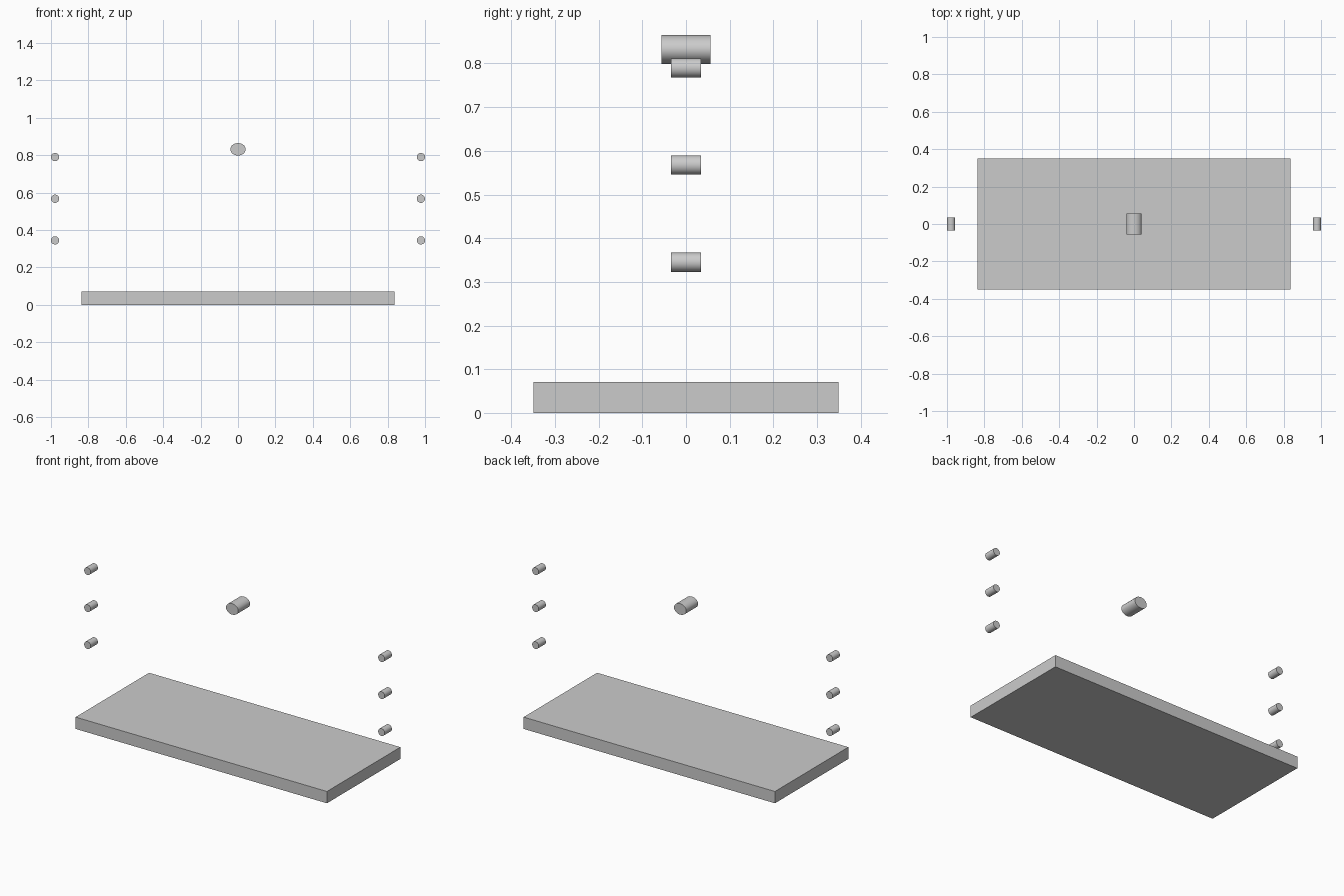
import bpy
from math import pi

if "Cube" in bpy.data.objects:
    bpy.data.objects.remove(bpy.data.objects["Cube"])


def peg(name, x, z, rx, rz, length):
    """Short round bar lying along y, optionally oval in section."""
    bpy.ops.mesh.primitive_cylinder_add(vertices=32, radius=1, depth=length,
                                        location=(x, 0, z), rotation=(pi / 2, 0, 0))
    ob = bpy.context.object
    ob.name = name
    ob.scale = (rx, rz, 1)
    bpy.ops.object.transform_apply(location=False, rotation=True, scale=True)
    bpy.ops.object.shade_smooth_by_angle()
    return ob


# Flat base slab
bpy.ops.mesh.primitive_cube_add(size=1, location=(0, 0, 0.0355))
base = bpy.context.object
base.name = "base_slab"
base.scale = (1.672, 0.698, 0.071)
bpy.ops.object.transform_apply(location=False, rotation=False, scale=True)

# Oval bar floating above the middle
peg("centre_bar", 0, 0.832, 0.041, 0.033, 0.112)

# Column of three small pegs on each side
for side, sx in (("left", -1), ("right", 1)):
    for i in range(3):
        peg(f"{side}_peg_{i + 1}", sx * 0.978, 0.345 + i * 0.2225, 0.022, 0.022, 0.068)
